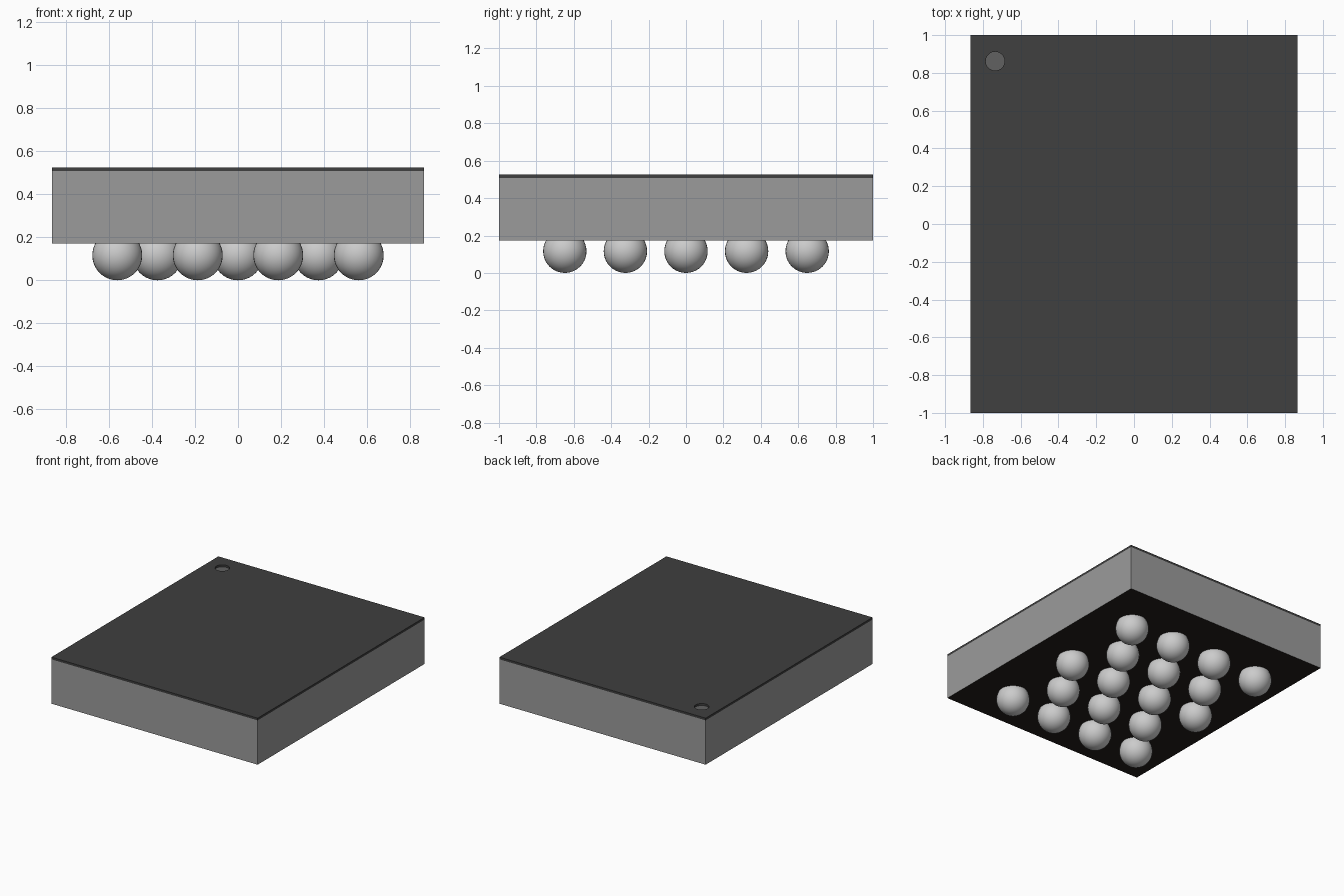
import bpy

cube = bpy.data.objects.get("Cube")
if cube:
    bpy.data.objects.remove(cube, do_unlink=True)

WIDTH, LENGTH = 1.73, 2.0
BODY_BOTTOM, BODY_TOP, TOP = 0.172, 0.508, 0.525
BALL_RADIUS = 0.116
MARK_X, MARK_Y, MARK_RADIUS = -0.735, 0.862, 0.05


def material(name, rgb):
    mat = bpy.data.materials.new(name)
    mat.use_nodes = True
    color = (*rgb, 1.0)
    mat.diffuse_color = color
    mat.node_tree.nodes["Principled BSDF"].inputs["Base Color"].default_value = color
    return mat


def slab(name, z0, z1, mat):
    bpy.ops.mesh.primitive_cube_add(size=1, location=(0, 0, (z0 + z1) / 2))
    obj = bpy.context.object
    obj.name = name
    obj.scale = (WIDTH, LENGTH, z1 - z0)
    bpy.ops.object.transform_apply(location=False, rotation=False, scale=True)
    obj.data.materials.append(mat)
    return obj


def disc(name, radius, z0, z1, mat):
    bpy.ops.mesh.primitive_cylinder_add(vertices=40, radius=radius, depth=z1 - z0,
                                        location=(MARK_X, MARK_Y, (z0 + z1) / 2))
    obj = bpy.context.object
    obj.name = name
    obj.data.materials.append(mat)
    return obj


side_grey = material("side grey", (0.33, 0.33, 0.33))
underside_black = material("underside black", (0.016, 0.012, 0.01))
cover_grey = material("cover dark grey", (0.05, 0.05, 0.05))
mark_grey = material("marker grey", (0.12, 0.12, 0.12))
solder = material("solder silver", (0.6, 0.6, 0.6))

# Package body with a dark underside
body = slab("body", BODY_BOTTOM, BODY_TOP, side_grey)
body.data.materials.append(underside_black)
for face in body.data.polygons:
    face.material_index = 1 if face.normal.z < -0.5 else 0

# Thin top cover with a round recess for the corner marker
cover = slab("top_cover", BODY_TOP, TOP, cover_grey)
cutter = disc("marker_cutter", MARK_RADIUS, BODY_TOP - 0.05, TOP + 0.05, cover_grey)
cutter.hide_render = True
cutter.hide_viewport = True
cut = cover.modifiers.new("marker recess", "BOOLEAN")
cut.operation = "DIFFERENCE"
cut.solver = "EXACT"
cut.object = cutter
disc("corner_marker", MARK_RADIUS, BODY_TOP - 0.002, BODY_TOP + 0.002, mark_grey)

# Staggered solder balls: rows of four alternate with rows of three
for row in range(5):
    count = 4 - row % 2
    for col in range(count):
        x = (col - (count - 1) / 2) * 0.374
        y = (row - 2) * 0.324
        bpy.ops.mesh.primitive_uv_sphere_add(segments=32, ring_count=20, radius=BALL_RADIUS,
                                             location=(x, y, BALL_RADIUS))
        ball = bpy.context.object
        ball.name = f"solder_ball_{row + 1}_{col + 1}"
        ball.data.materials.append(solder)
        bpy.ops.object.shade_smooth()
